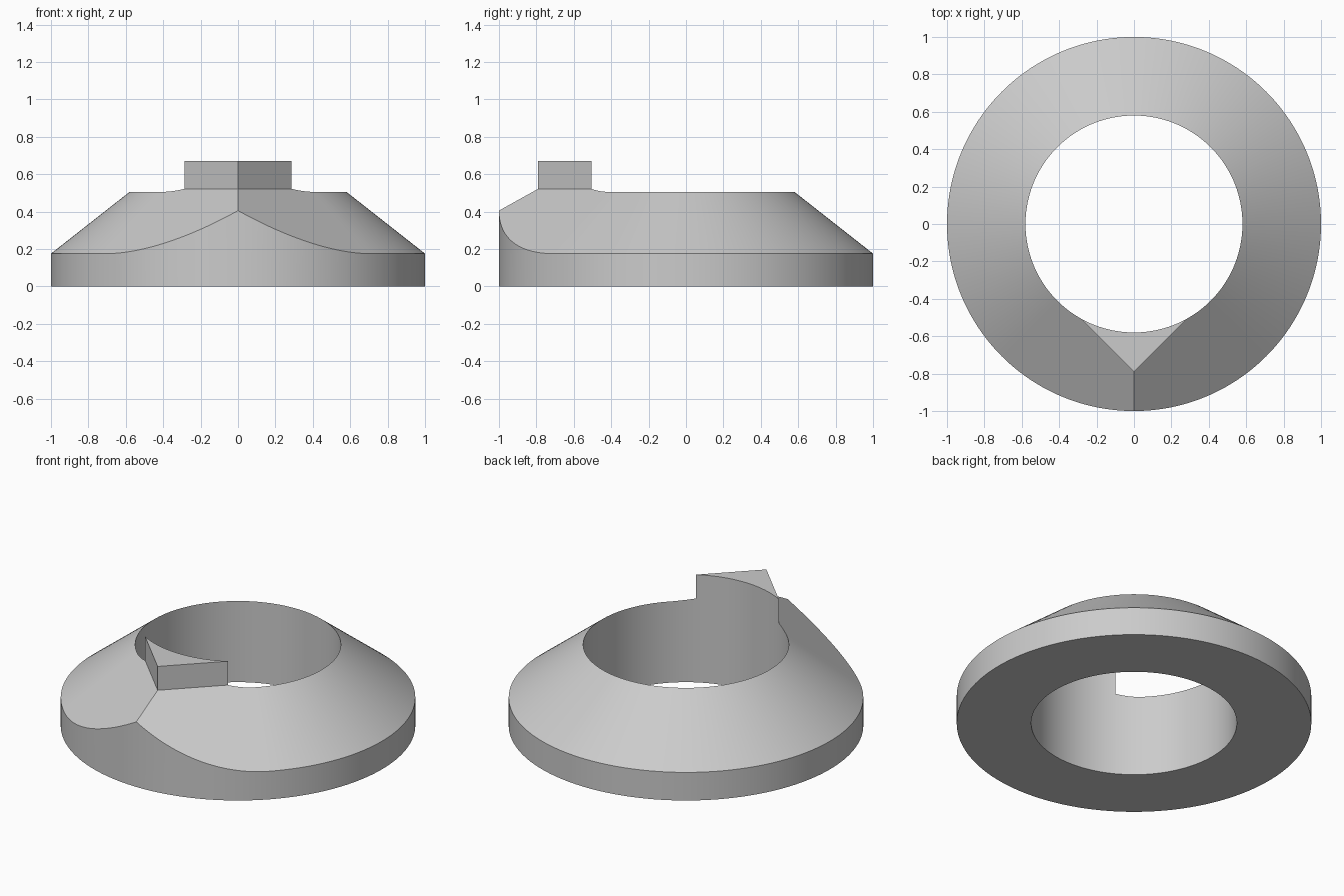
import bpy
import bmesh
from math import sin, cos, pi, acos, radians

cube = bpy.data.objects.get("Cube")
if cube:
    bpy.data.objects.remove(cube, do_unlink=True)

BORE, RIM = 0.58, 1.0           # inner and outer radius
RIM_Z, SLOPE = 0.175, 0.786     # shoulder height and cone steepness
TOOTH, TOOTH_TOP = 0.559, 0.67  # tooth side distance from the axis, tooth top
STEPS = 192
CORNER = radians(45)
TOOTH_HALF = CORNER - acos(TOOTH / BORE)


def reach(a):
    """Teardrop scale: round, but with two tangent planes meeting at the front."""
    return cos(CORNER - abs(a)) if abs(a) < CORNER else 1.0


def height(a, r):
    return RIM_Z + SLOPE * (RIM - r * reach(a))


def section(a, has_tooth):
    """Radial cross-section (radius, z), from bore bottom to outer bottom."""
    if has_tooth:
        edge = TOOTH / reach(a)
        foot = RIM_Z + SLOPE * (RIM - TOOTH)
        top = [(BORE, foot), (BORE, TOOTH_TOP), (edge, TOOTH_TOP), (edge, foot)]
    else:
        top = [(BORE, height(a, BORE))] * 4
    return [(BORE, 0)] + top + [(RIM, height(a, RIM)), (RIM, 0)]


# Angles around the ring, measured from the front; the tooth ends are doubled
angles = [(2 * pi * i / STEPS - pi) for i in range(STEPS)]
columns = [(a, abs(a) < TOOTH_HALF) for a in angles]
for side in (-1, 1):
    columns += [(side * TOOTH_HALF, False), (side * TOOTH_HALF, True)]
columns.sort(key=lambda c: (round(c[0], 6), c[1] if c[0] < 0 else not c[1]))

bm = bmesh.new()
cache = {}


def vert(a, r, z):
    co = (r * sin(a), -r * cos(a), z)
    key = tuple(round(c, 5) + 0.0 for c in co)
    if key not in cache:
        cache[key] = bm.verts.new(co)
    return cache[key]


# Sweep the changing section around the axis
rings = [[vert(a, r, z) for r, z in section(a, t)] for a, t in columns]
for i, ring in enumerate(rings):
    other = rings[(i + 1) % len(rings)]
    for j in range(len(ring)):
        k = (j + 1) % len(ring)
        corners = list(dict.fromkeys((ring[j], ring[k], other[k], other[j])))
        if len(corners) > 2:
            bm.faces.new(corners)
bmesh.ops.recalc_face_normals(bm, faces=bm.faces)

mesh = bpy.data.meshes.new("toothed_collar")
bm.to_mesh(mesh)
bm.free()
collar = bpy.data.objects.new("toothed_collar", mesh)
bpy.context.collection.objects.link(collar)

# Plain grey
grey = bpy.data.materials.new("plain_grey")
grey.use_nodes = True
colour = (0.6, 0.6, 0.6, 1)
grey.diffuse_color = colour
grey.node_tree.nodes["Principled BSDF"].inputs["Base Color"].default_value = colour
mesh.materials.append(grey)

bpy.ops.object.select_all(action="DESELECT")
collar.select_set(True)
bpy.context.view_layer.objects.active = collar
bpy.ops.object.shade_smooth_by_angle(angle=radians(25))
